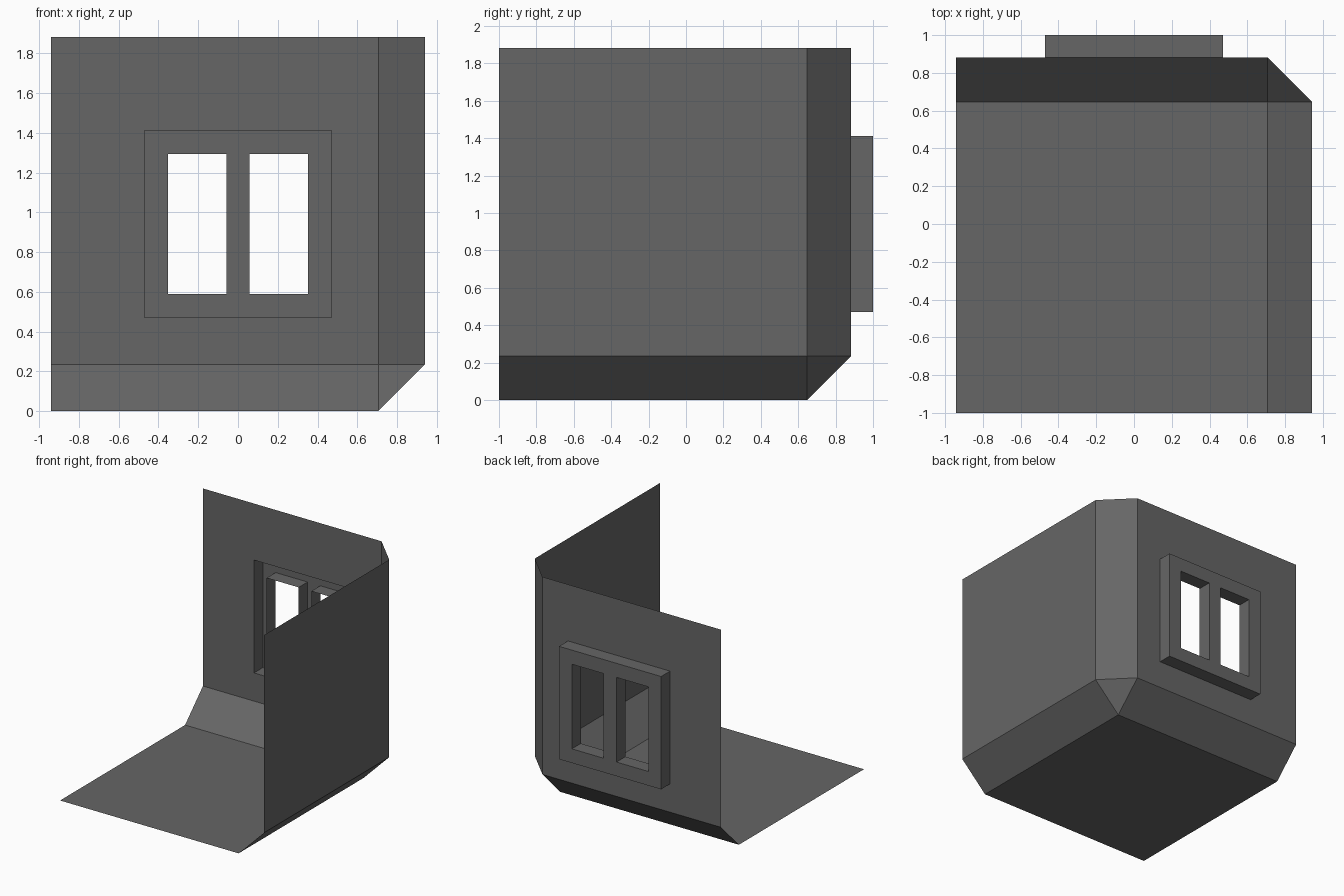
import bpy, bmesh
from mathutils import Vector

if "Cube" in bpy.data.objects:
    bpy.data.objects.remove(bpy.data.objects["Cube"])

S, C = 0.9412, 0.2353          # half side of the cube, corner chamfer
YB, YF = 0.8824, 1.0           # wall plane, outer face of window
U = 0.1176                     # grid unit

mat = bpy.data.materials.new("dark grey")
mat.diffuse_color = (0.133, 0.133, 0.133, 1)
mat.use_nodes = True
mat.node_tree.nodes["Principled BSDF"].inputs["Base Color"].default_value = mat.diffuse_color


def finish(bm, name):
    bmesh.ops.remove_doubles(bm, verts=bm.verts, dist=1e-4)
    bmesh.ops.recalc_face_normals(bm, faces=bm.faces)
    me = bpy.data.meshes.new(name)
    bm.to_mesh(me)
    bm.free()
    me.materials.append(mat)
    ob = bpy.data.objects.new(name, me)
    bpy.context.collection.objects.link(ob)
    return ob


def rect(x0, x1, z0, z1, y):
    return [Vector(p) for p in ((x0, y, z0), (x1, y, z0), (x1, y, z1), (x0, y, z1))]


def band(bm, a, b):
    """Four quads joining two rectangles."""
    for i in range(4):
        j = (i + 1) % 4
        bm.faces.new([bm.verts.new(p) for p in (a[i], a[j], b[j], b[i])])


# Room shell: cube with one chamfered corner, three sides left open
bm = bmesh.new()
bmesh.ops.create_cube(bm, size=2 * S)
bmesh.ops.translate(bm, verts=bm.verts, vec=(0, YB - S, S))
corner = min(bm.verts, key=lambda v: v.co.z - v.co.x - v.co.y)
bmesh.ops.bevel(bm, geom=list(corner.link_edges), offset=C, offset_type='OFFSET',
                segments=1, profile=0.5, affect='EDGES')
bm.normal_update()
opened = [f for f in bm.faces
          if f.normal.x < -0.9 or f.normal.y < -0.9 or f.normal.z > 0.9]
# the back wall is rebuilt around its window opening
back = [f for f in bm.faces if f.normal.y > 0.9]
bmesh.ops.delete(bm, geom=opened + back, context='FACES')
opening = rect(-4 * U, 4 * U, 4 * U, 12 * U, YB)
band(bm, rect(-S, S - C, C, 2 * S, YB), opening)
finish(bm, "room_walls")

# Window: hollow frame pushed out of the wall, with two sleeved panes
bm = bmesh.new()
band(bm, opening, rect(-4 * U, 4 * U, 4 * U, 12 * U, YF))
xs = [-4 * U, -3 * U, -U / 2, U / 2, 3 * U, 4 * U]
zs = [4 * U, 5 * U, 11 * U, 12 * U]
for i in range(5):
    for k in range(3):
        cell = (xs[i], xs[i + 1], zs[k], zs[k + 1])
        if k == 1 and i in (1, 3):
            band(bm, rect(*cell, YF), rect(*cell, YB))
        else:
            bm.faces.new([bm.verts.new(p) for p in rect(*cell, YF)])
finish(bm, "window_frame")
